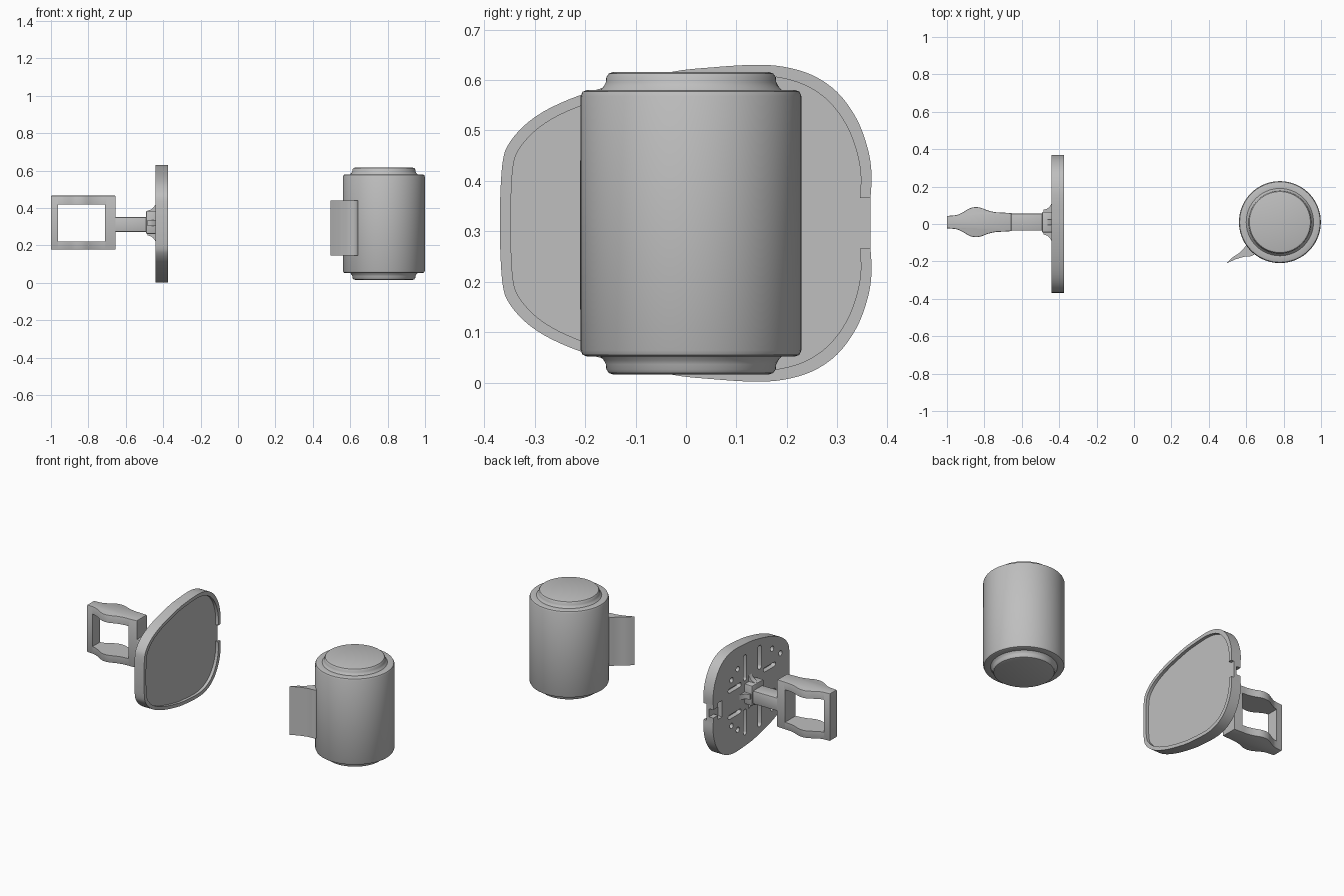
import bpy, bmesh, math
from mathutils import Matrix, Vector

cube = bpy.data.objects.get("Cube")
if cube:
    bpy.data.objects.remove(cube)

grey = bpy.data.materials.new("light grey")
grey.use_nodes = True
COLOUR = (0.52, 0.52, 0.52, 1)
grey.diffuse_color = COLOUR
grey.node_tree.nodes["Principled BSDF"].inputs["Base Color"].default_value = COLOUR

MID = 0.316                      # height of the mirror plane
CY = 0.01                        # y of the bracket and canister axes
TO_X = Matrix(((0, 0, 1, 0), (1, 0, 0, 0), (0, 1, 0, 0), (0, 0, 0, 1)))


def smooth_path(pts, steps=4):
    """Catmull-Rom curve through open points."""
    p = [Vector(q) for q in [pts[0]] + pts + [pts[-1]]]
    out = []
    for a, b, c, d in zip(p, p[1:], p[2:], p[3:]):
        for i in range(steps):
            t = i / steps
            out.append((2 * b + (c - a) * t + (2 * a - 5 * b + 4 * c - d) * t * t
                        + (3 * b - a - 3 * c + d) * t ** 3) / 2)
    return [tuple(v) for v in out] + [tuple(pts[-1])]


def flip(pts):
    return [(x, -y) for x, y in reversed(pts)]


def finish(obj, smooth=True):
    obj.data.materials.clear()
    obj.data.materials.append(grey)
    if smooth:
        bpy.ops.object.select_all(action='DESELECT')
        obj.select_set(True)
        bpy.context.view_layer.objects.active = obj
        bpy.ops.object.shade_smooth_by_angle(angle=math.radians(35))
    return obj


def slab(name, loops, low, high, along_x=False, centre=(0, 0), round_edge=0.0):
    """Extrude a filled outline, with optional holes, between two levels."""
    cu = bpy.data.curves.new(name, 'CURVE')
    cu.dimensions, cu.fill_mode = '2D', 'BOTH'
    cu.extrude = (high - low) / 2 - round_edge
    cu.bevel_depth, cu.offset, cu.bevel_resolution = round_edge, -round_edge, 1
    for pts in loops:
        sp = cu.splines.new('POLY')
        sp.points.add(len(pts) - 1)
        for q, (u, v) in zip(sp.points, pts):
            q.co = (u, v, 0, 1)
        sp.use_cyclic_u = True
    tmp = bpy.data.objects.new(name + " outline", cu)
    bpy.context.collection.objects.link(tmp)
    dg = bpy.context.evaluated_depsgraph_get()
    me = bpy.data.meshes.new_from_object(tmp.evaluated_get(dg))
    bpy.data.objects.remove(tmp)
    me.transform(Matrix.Translation((*centre, (low + high) / 2)))
    if along_x:
        me.transform(TO_X)
    bm = bmesh.new()
    bm.from_mesh(me)
    bmesh.ops.remove_doubles(bm, verts=bm.verts, dist=1e-5)
    bmesh.ops.recalc_face_normals(bm, faces=bm.faces)
    bm.to_mesh(me)
    bm.free()
    obj = bpy.data.objects.new(name, me)
    bpy.context.collection.objects.link(obj)
    return finish(obj)


def box(name, lo, hi, bevel=0.0):
    bm = bmesh.new()
    bmesh.ops.create_cube(bm, size=1)
    lo, hi = Vector(lo), Vector(hi)
    for v in bm.verts:
        v.co = [(l + h) / 2 + c * (h - l) for l, h, c in zip(lo, hi, v.co)]
    if bevel:
        bmesh.ops.bevel(bm, geom=bm.edges[:], offset=bevel, segments=2,
                        affect='EDGES', profile=0.5)
    me = bpy.data.meshes.new(name)
    bm.to_mesh(me)
    bm.free()
    obj = bpy.data.objects.new(name, me)
    bpy.context.collection.objects.link(obj)
    return finish(obj)


def slot(y0, z0, y1, z1, r):
    """Outline of a round-ended slot; equal ends make a round hole."""
    ang = math.atan2(z1 - z0, y1 - y0)
    pts = []
    for (y, z), start in (((y1, z1), -0.5), ((y0, z0), 0.5)):
        for i in range(9):
            a = ang + math.pi * (start + i / 8)
            pts.append((y + r * math.cos(a), z - MID + r * math.sin(a)))
    return pts[:9] + pts[9:] if (y0, z0) != (y1, z1) else pts[:8] + pts[9:17]


# Mounting plate outline: upper half from the wide end to the narrow end
upper = smooth_path([(0.366, 0.05), (0.368, 0.1), (0.36, 0.15), (0.338, 0.208),
                     (0.3, 0.26), (0.25, 0.294), (0.19, 0.311), (0.13, 0.314),
                     (0.05, 0.309), (-0.03, 0.3), (-0.16, 0.27), (-0.25, 0.238),
                     (-0.31, 0.203), (-0.35, 0.16), (-0.364, 0.12), (-0.369, 0.04)])
inner = [(y * 0.942, z * 0.932) for y, z in upper]
inner[0] = (inner[0][0], upper[0][1])

# Slotted rear layer of the plate, with a stepped notch at the wide end
notch = [(0.28, 0.05), (0.32, 0.05), (0.32, 0.025), (0.366, 0.025)]
holes = [slot(y, z, y, z, 0.016) for y, z in
         ((0.13, 0.5), (0.19, 0.455), (-0.2, 0.497), (-0.28, 0.44),
          (0.13, 0.13), (0.19, 0.177), (-0.2, 0.135), (-0.28, 0.19))]
for s in (1, -1):
    holes.append(slot(0.06, MID + s * 0.1, 0.06, MID + s * 0.23, 0.014))
    holes.append(slot(-0.08, MID + s * 0.12, -0.08, MID + s * 0.23, 0.018))
    holes.append(slot(0.11, MID + s * 0.08, 0.21, MID + s * 0.08, 0.013))
    holes.append(slot(-0.13, MID + s * 0.08, -0.22, MID + s * 0.08, 0.013))
half = notch + upper
slab("plate_rear_layer", [half + flip(half)] + holes, -0.44, -0.412, True, (0, MID))

# Solid face and raised rim, open at the wide end
slab("plate_face", [upper + flip(upper)], -0.412, -0.393, True, (0, MID))
rim = upper + flip(upper) + inner[:1] and (upper + flip(upper)
                                           + [(y, -z) for y, z in inner] + inner[::-1])
slab("plate_rim", [rim], -0.393, -0.375, True, (0, MID))

# Neck and its flared root on the plate
box("neck", (-0.67, -0.036, 0.272), (-0.48, 0.056, 0.352), 0.006)
box("neck_root", (-0.492, -0.045, 0.262), (-0.438, 0.065, 0.385), 0.006)
flare = smooth_path([(-0.484, 0.066), (-0.465, 0.072), (-0.45, 0.085), (-0.438, 0.105)])
slab("side_gusset", [flare + flip(flare)], 0.305, 0.335, centre=(0, CY))
up_flare = [(z, x) for x, z in flare]
gusset = slab("upright_gusset", [flare + flip(flare)], -0.015, 0.015, centre=(0, 0))
gusset.data.transform(Matrix.Translation((0, CY, 0.32)) @ Matrix.Rotation(math.pi / 2, 4, 'X'))

# Open rectangular frame with a waved side profile
wave = smooth_path([(-1, 0.033), (-0.95, 0.038), (-0.92, 0.05), (-0.88, 0.073),
                    (-0.85, 0.08), (-0.82, 0.077), (-0.78, 0.062), (-0.74, 0.053),
                    (-0.7, 0.051), (-0.655, 0.048)])
frame = slab("frame", [wave + flip(wave)], 0.177, 0.466, centre=(0, CY), round_edge=0.005)
cutter = box("frame_opening", (-0.962, -0.2, 0.222), (-0.71, 0.2, 0.42))
cutter.hide_render = True
mod = frame.modifiers.new("opening", 'BOOLEAN')
mod.operation, mod.solver, mod.object = 'DIFFERENCE', 'EXACT', cutter
bpy.context.view_layer.objects.active = frame
bpy.ops.object.modifier_apply(modifier=mod.name)
bpy.data.objects.remove(cutter)
finish(frame)

# Canister turned from one mirrored profile
top = [(0, 0.3), (0.154, 0.3), (0.163, 0.297), (0.168, 0.29), (0.169, 0.28),
       (0.173, 0.272), (0.18, 0.264), (0.207, 0.264), (0.215, 0.261), (0.219, 0.252)]
bm = bmesh.new()
line = [bm.verts.new((r, 0, z)) for r, z in top + flip(top)]
edges = [bm.edges.new(pair) for pair in zip(line, line[1:])]
bmesh.ops.spin(bm, geom=line + edges, cent=(0, 0, 0), axis=(0, 0, 1),
               angle=math.tau, steps=72, use_duplicate=False)
bmesh.ops.remove_doubles(bm, verts=bm.verts, dist=1e-5)
bmesh.ops.recalc_face_normals(bm, faces=bm.faces)
mesh = bpy.data.meshes.new("canister")
bm.to_mesh(mesh)
bm.free()
canister = bpy.data.objects.new("canister", mesh)
bpy.context.collection.objects.link(canister)
mesh.transform(Matrix.Translation((0.78, CY, MID)))
finish(canister)

# Tapered fin on the side of the canister
tip = smooth_path([(0.495, -0.21), (0.525, -0.18), (0.565, -0.153), (0.6, -0.115)])
base = smooth_path([(0.66, -0.1), (0.64, -0.165), (0.59, -0.175), (0.545, -0.188)])
slab("canister_fin", [tip + base], 0.145, 0.44)
